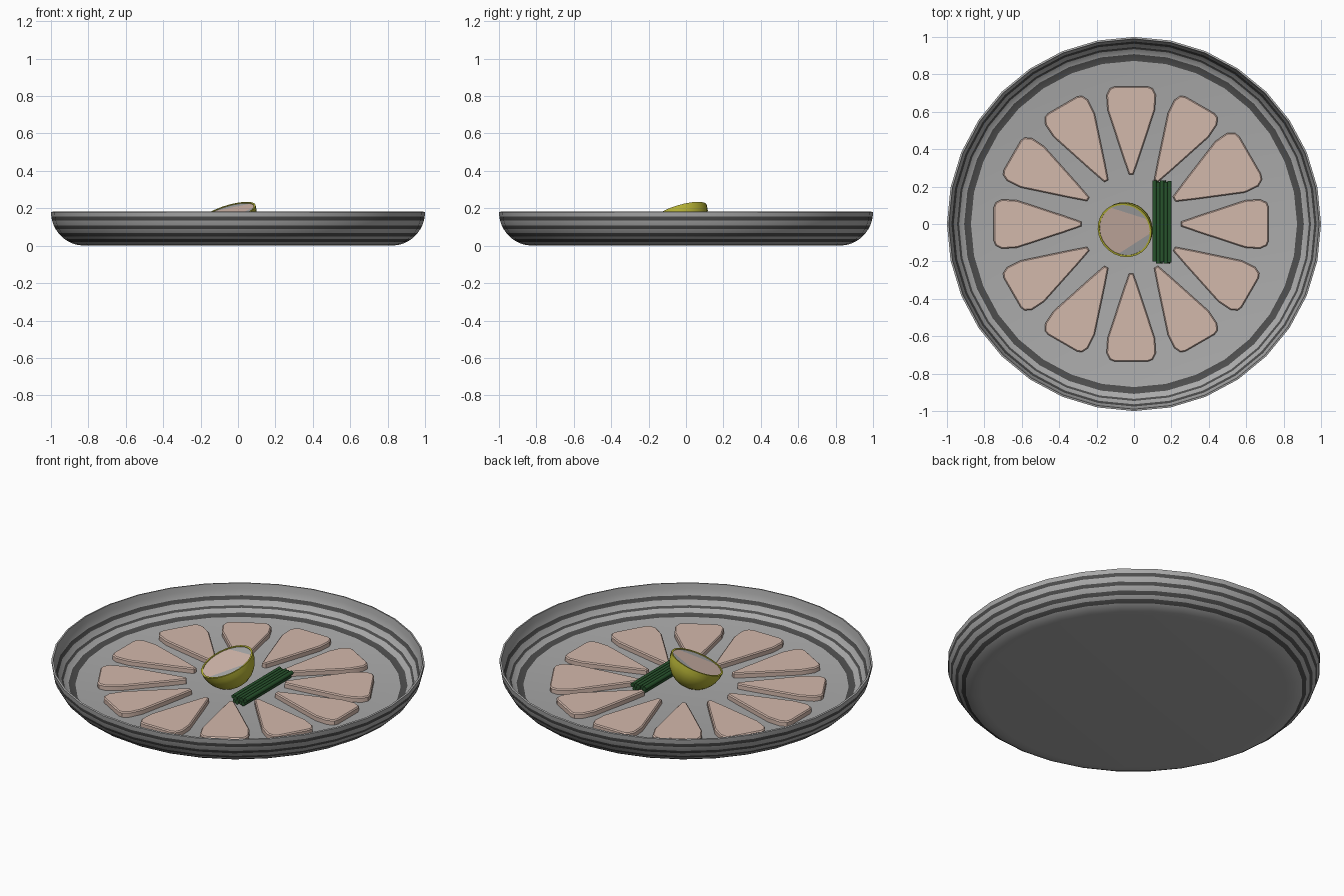
import bpy, bmesh, math
from mathutils import Vector, Matrix

if "Cube" in bpy.data.objects:
    bpy.data.objects.remove(bpy.data.objects["Cube"])


def mat(name, r, g, b):
    m = bpy.data.materials.new(name)
    m.diffuse_color = (r, g, b, 1)
    m.use_nodes = True
    m.node_tree.nodes["Principled BSDF"].inputs["Base Color"].default_value = m.diffuse_color
    return m


GREY = mat("plate grey", 0.40, 0.40, 0.40)
DARK = mat("stripe charcoal", 0.075, 0.075, 0.075)
FLESH = mat("pale pink", 0.65, 0.48, 0.41)
YELLOW = mat("rind yellow", 0.50, 0.48, 0.04)
GREEN = mat("chive green", 0.02, 0.085, 0.025)


def finish(bm, name, mats, angle=None):
    bmesh.ops.recalc_face_normals(bm, faces=bm.faces)
    me = bpy.data.meshes.new(name)
    bm.to_mesh(me)
    bm.free()
    ob = bpy.data.objects.new(name, me)
    bpy.context.collection.objects.link(ob)
    for m in mats:
        me.materials.append(m)
    if angle:
        bpy.ops.object.select_all(action='DESELECT')
        ob.select_set(True)
        bpy.context.view_layer.objects.active = ob
        bpy.ops.object.shade_smooth_by_angle(angle=math.radians(angle))
    return ob


def lathe(bm, profile, n):
    """profile: (radius, z, material of the band leading to the next point)."""
    rings = []
    for r, z, _ in profile:
        if r < 1e-6:
            rings.append([bm.verts.new((0, 0, z))] * n)
        else:
            rings.append([bm.verts.new((r * math.sin(2 * math.pi * i / n),
                                        r * math.cos(2 * math.pi * i / n), z))
                          for i in range(n)])
    for k in range(len(rings) - 1):
        a, b = rings[k], rings[k + 1]
        for i in range(n):
            j = (i + 1) % n
            vs = list(dict.fromkeys((a[i], a[j], b[j], b[i])))
            bm.faces.new(vs).material_index = profile[k][2]


# plate: shallow curved dish with dark rings inside and outside
def outer_r(z):
    return 0.82 + 0.18 * math.sqrt(max(0, 1 - (1 - z / 0.18) ** 2))


profile = [(0, 0, 0), (0.82, 0, 0)]
for z, m in ((0.004, 0), (0.011, 0), (0.021, 1), (0.035, 0), (0.05, 1), (0.067, 0),
             (0.09, 1), (0.108, 0), (0.135, 1), (0.155, 0), (0.18, 0)):
    profile.append((outer_r(z), z, m))
profile += [(0.99, 0.182, 0), (0.985, 0.15, 0), (0.976, 0.115, 1), (0.964, 0.096, 0),
            (0.946, 0.07, 1), (0.935, 0.06, 0), (0.908, 0.044, 1), (0.872, 0.036, 0),
            (0, 0.036, 0)]
bm = bmesh.new()
lathe(bm, profile, 32)
finish(bm, "plate", [GREY, DARK], 35)

# ring of twelve thin wedge slices
half = [(0.265, 0.012), (0.36, 0.045), (0.61, 0.127), (0.69, 0.132), (0.725, 0.115), (0.735, 0.09)]
for k in range(12):
    a = math.radians(30 * k)
    wide = 1.25 if k == 1 else 1.0
    outline = half + [(x, -y) for x, y in reversed(half)]
    bm = bmesh.new()
    top = bm.faces.new([bm.verts.new((x, y * wide, 0.034)) for x, y in outline])
    ext = bmesh.ops.extrude_face_region(bm, geom=[top])
    up = [v for v in ext['geom'] if isinstance(v, bmesh.types.BMVert)]
    bmesh.ops.translate(bm, verts=up, vec=(0, 0, 0.032))
    edges = [e for e in bm.edges if all(v.co.z > 0.05 for v in e.verts)]
    bmesh.ops.bevel(bm, geom=edges, offset=0.006, segments=1, affect='EDGES')
    bm.transform(Matrix.Translation((-0.015, 0, 0)) @ Matrix.Rotation(a, 4, 'Z'))
    finish(bm, "slice_%02d" % (k + 1), [FLESH], 40)

# halved citrus: rind bowl tilted toward the front left
R = 0.15
tilt = Matrix.Translation((-0.05, -0.033, 0.176)) @ \
    Matrix.Rotation(math.radians(23), 4, Vector((1, -1, 0)).normalized())
bowl = [(R * math.sin(t * math.pi / 16), -R * math.cos(t * math.pi / 16), 0) for t in range(9)]
bowl += [(R - 0.010, 0.0, 0), (R - 0.010, -0.008, 0)]
bm = bmesh.new()
lathe(bm, bowl, 28)
bm.transform(tilt)
finish(bm, "citrus_rind", [YELLOW], 40)

# cut face: pink with a grey patch on two sides
bm = bmesh.new()
bmesh.ops.create_circle(bm, cap_ends=True, radius=R - 0.009, segments=28)
cuts = [(Vector((0.045, -0.077, 0)), Vector((0.13, -0.195, 0))),
        (Vector((0.03, 0.092, 0)), Vector((0.06, 0.215, 0)))]
for co, no in cuts:
    bmesh.ops.bisect_plane(bm, geom=bm.verts[:] + bm.edges[:] + bm.faces[:],
                           plane_co=co, plane_no=no)
for f in bm.faces:
    c = f.calc_center_median()
    f.material_index = int(any((c - co).dot(no) > 0 for co, no in cuts))
bm.transform(tilt @ Matrix.Translation((0, 0, -0.004)))
ob = finish(bm, "citrus_flesh", [FLESH, GREY])
if ob.data.polygons[0].normal.z < 0:
    ob.data.flip_normals()

# bundle of chives lying along y
for i in range(9):
    low = i >= 5
    x = 0.11 + 0.02 * (i - 5 + 0.5 if low else i)
    z = 0.055 if low else 0.076
    shift = (0.006, -0.004, 0.004, -0.003, 0.002)[i % 5]
    bm = bmesh.new()
    bmesh.ops.create_cone(bm, cap_ends=True, segments=8, radius1=0.0125, radius2=0.0125, depth=0.435)
    bm.transform(Matrix.Translation((x, 0.01 + shift, z)) @ Matrix.Rotation(math.pi / 2, 4, 'X')
                 @ Matrix.Rotation(math.pi / 8, 4, 'Z'))
    finish(bm, "chive_%d" % (i + 1), [GREEN], 50)
